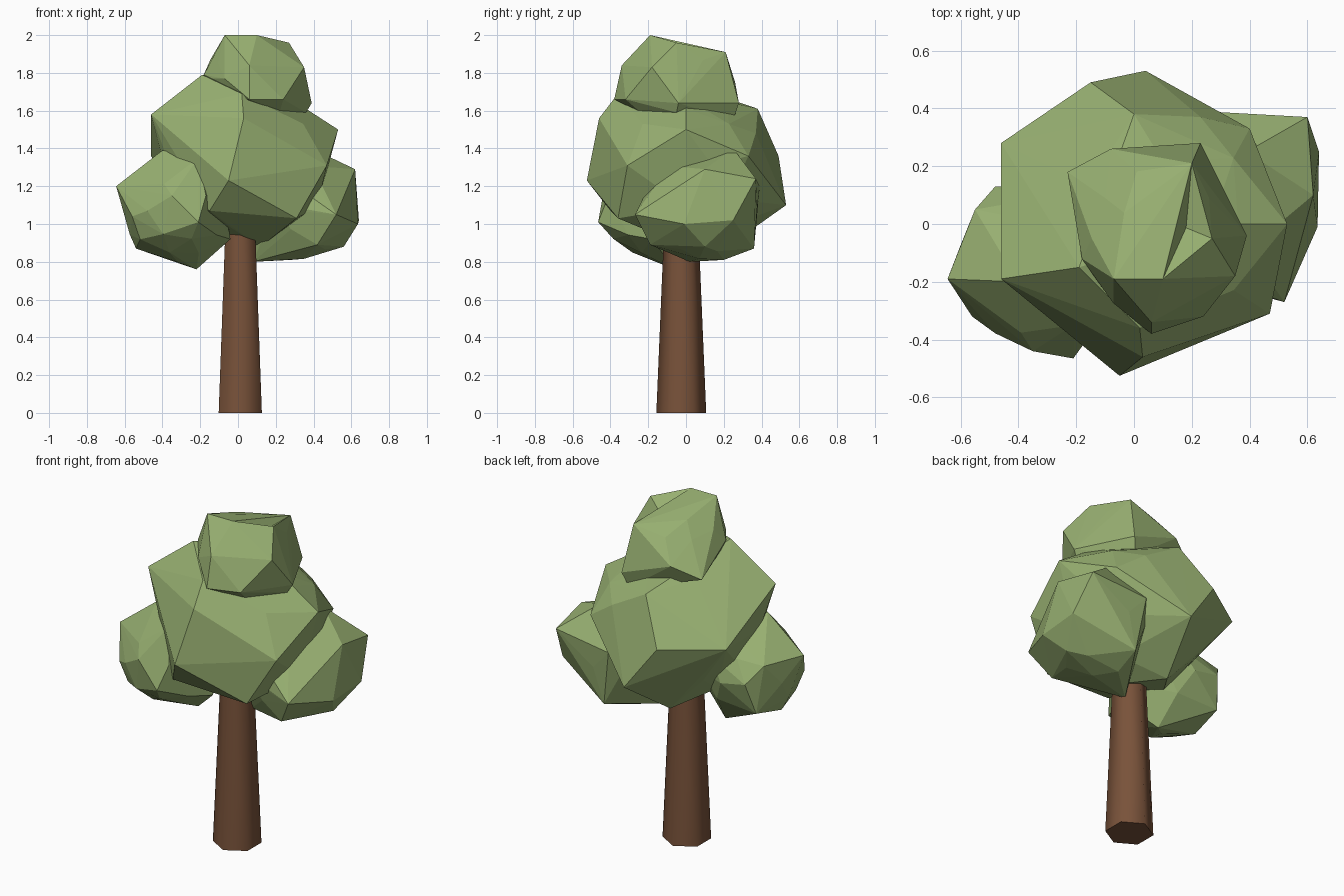
import bpy, bmesh, math, random
from mathutils import Vector

random.seed(4)


def material(name, rgb):
    m = bpy.data.materials.new(name)
    m.diffuse_color = (*rgb, 1)
    return m


leaf = material("leaf_green", (0.31, 0.43, 0.165))
bark = material("bark_brown", (0.19, 0.085, 0.042))


def clump(name, centre, radii, corners, dent=None):
    """Faceted hull around a rough ellipsoid plus its protruding corners.
    dent = (direction point, depth) pokes the face found there inwards."""
    c = Vector(centre)
    bm = bmesh.new()
    bmesh.ops.create_icosphere(bm, subdivisions=2, radius=1)
    for v in bm.verts:
        k = random.uniform(0.86, 0.96)
        v.co = Vector([v.co[i] * radii[i] * k for i in range(3)])
    bmesh.ops.delete(bm, geom=bm.edges[:], context='EDGES_FACES')
    for corner in corners:
        bm.verts.new(Vector(corner) - c)
    bmesh.ops.convex_hull(bm, input=bm.verts[:])
    inner = [v for v in bm.verts if not v.link_faces]
    bmesh.ops.delete(bm, geom=inner, context='VERTS')
    bmesh.ops.recalc_face_normals(bm, faces=bm.faces)
    if dent:
        p = Vector(dent[0]) - c
        face = min(bm.faces, key=lambda f: (f.calc_center_median() - p).length)
        n = face.normal.copy()
        poked = bmesh.ops.poke(bm, faces=[face])
        poked["verts"][0].co -= n * dent[1]
    mesh = bpy.data.meshes.new(name)
    bm.to_mesh(mesh)
    bm.free()
    mesh.materials.append(leaf)
    ob = bpy.data.objects.new(name, mesh)
    ob.location = c
    bpy.context.collection.objects.link(ob)


# Trunk: tapered hexagonal column
bpy.ops.mesh.primitive_cone_add(vertices=6, radius1=0.132, radius2=0.09,
                                depth=1.0, location=(0.012, -0.025, 0.5))
trunk = bpy.context.object
trunk.name = "trunk"
trunk.data.materials.append(bark)
bpy.ops.object.shade_smooth_by_angle(angle=math.radians(65))

# Main crown
clump("main_foliage", (0.03, 0, 1.31), (0.48, 0.48, 0.44), [
    (-0.46, -0.19, 1.58), (-0.19, -0.15, 1.79), (0.03, -0.46, 1.56),
    (0.02, -0.36, 1.69), (-0.05, -0.525, 1.23), (-0.15, -0.40, 1.07),
    (0.31, -0.36, 1.03), (0.47, -0.31, 1.31), (0.53, 0.0, 1.50),
    (0.36, 0.0, 1.61), (0.40, 0.33, 1.36), (0.23, 0.37, 1.48),
    (0.04, 0.53, 1.10), (-0.15, 0.49, 1.36), (-0.46, 0.28, 1.36),
    (0.0, 0.38, 1.61), (-0.05, 0.22, 0.88), (0.12, 0.0, 0.88)])

# Top clump
clump("top_foliage", (0.08, -0.05, 1.77), (0.28, 0.30, 0.20), [
    (-0.07, -0.19, 2.0), (0.10, -0.19, 2.0), (0.27, -0.05, 1.96),
    (0.23, 0.28, 1.64), (0.20, 0.21, 1.91), (0.20, 0.25, 1.55),
    (-0.08, 0.26, 1.75), (-0.23, 0.18, 1.68), (-0.18, -0.12, 1.79),
    (0.06, -0.38, 1.66), (0.39, -0.04, 1.64), (0.36, -0.05, 1.59),
    (0.35, -0.18, 1.83), (0.24, -0.32, 1.66), (0.06, -0.34, 1.84),
    (0.22, -0.24, 1.59)], dent=((0.17, 0.01, 1.95), 0.06))

# Front left clump
clump("left_foliage", (-0.32, -0.15, 1.07), (0.30, 0.31, 0.30), [
    (-0.645, -0.19, 1.20), (-0.56, -0.32, 1.04), (-0.35, -0.44, 1.15),
    (-0.21, -0.465, 1.01), (-0.54, -0.13, 0.87), (-0.22, -0.06, 0.76),
    (-0.40, -0.20, 1.39), (-0.21, -0.35, 1.35), (-0.48, 0.13, 1.10),
    (-0.55, 0.05, 1.20), (-0.04, -0.18, 0.92), (-0.52, 0.08, 0.92),
    (-0.17, -0.41, 1.15)])

# Back right clump
clump("right_foliage", (0.35, 0.07, 1.08), (0.29, 0.33, 0.28), [
    (0.60, 0.37, 1.24), (0.64, 0.25, 1.02), (0.62, 0.10, 1.29),
    (0.635, -0.01, 1.0), (0.52, -0.27, 1.05), (0.56, 0.10, 0.88),
    (0.29, 0.36, 0.87), (0.28, 0.20, 0.81), (0.08, 0.02, 0.80),
    (0.42, -0.19, 0.89), (0.24, 0.39, 1.2), (0.39, 0.25, 1.40)])
